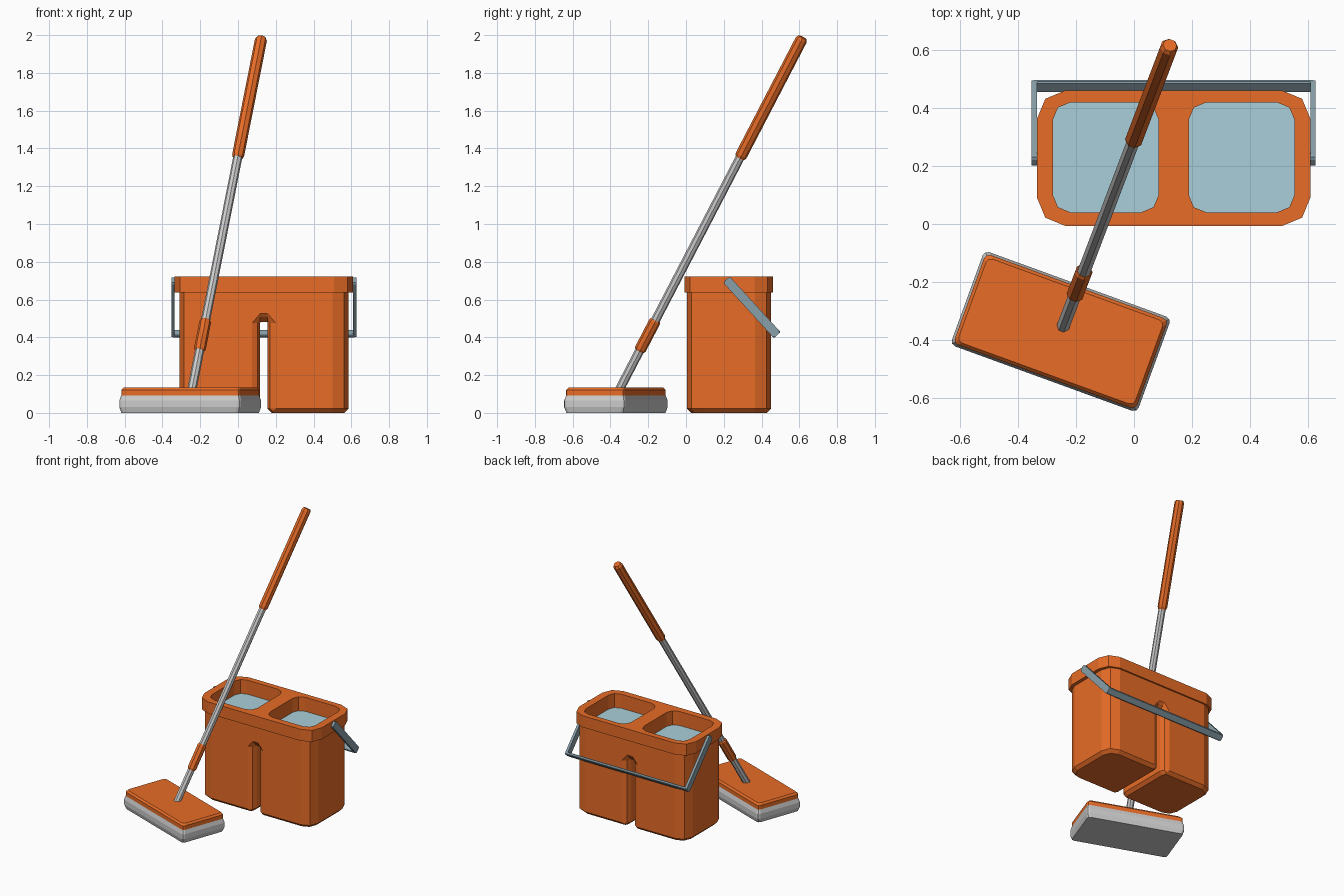
import bpy, bmesh
from math import sin, cos, pi, radians
from mathutils import Vector, Matrix

if "Cube" in bpy.data.objects:
    bpy.data.objects.remove(bpy.data.objects["Cube"])


def material(name, rgb):
    m = bpy.data.materials.new(name)
    m.diffuse_color = (*rgb, 1)
    m.use_nodes = True
    m.node_tree.nodes["Principled BSDF"].inputs["Base Color"].default_value = m.diffuse_color
    return m


ORANGE = material("orange_plastic", (0.8, 0.15, 0.02))
WATER = material("water_blue", (0.4, 0.62, 0.7))
STEEL = material("blue_grey", (0.25, 0.35, 0.4))


def loft(name, rings, mat=None, matrix=None):
    """Skin a stack of equal-length point rings and cap both ends."""
    bm = bmesh.new()
    vs = [[bm.verts.new(p) for p in ring] for ring in rings]
    n = len(vs[0])
    for a, b in zip(vs, vs[1:]):
        for i in range(n):
            j = (i + 1) % n
            bm.faces.new((a[i], a[j], b[j], b[i]))
    bm.faces.new(vs[0][::-1])
    bm.faces.new(vs[-1])
    bmesh.ops.recalc_face_normals(bm, faces=bm.faces)
    me = bpy.data.meshes.new(name)
    bm.to_mesh(me)
    bm.free()
    ob = bpy.data.objects.new(name, me)
    bpy.context.collection.objects.link(ob)
    if mat:
        me.materials.append(mat)
    if matrix:
        me.transform(matrix)
    return ob


def rounded(cx, cy, hx, hy, r, z, seg=2):
    """Rounded rectangle ring at height z."""
    pts = []
    for k, (sx, sy) in enumerate([(1, 1), (-1, 1), (-1, -1), (1, -1)]):
        for i in range(seg + 1):
            a = (k + i / seg) * pi / 2
            pts.append((cx + sx * (hx - r) + r * cos(a),
                        cy + sy * (hy - r) + r * sin(a), z))
    return pts


def cut(ob, cutter):
    m = ob.modifiers.new("cut", 'BOOLEAN')
    m.operation, m.solver, m.object = 'DIFFERENCE', 'EXACT', cutter
    bpy.context.view_layer.objects.active = ob
    bpy.ops.object.modifier_apply(modifier=m.name)
    bpy.data.objects.remove(cutter)


# Bucket body with bevelled foot and overhanging rim
CX, CY = 0.137, 0.227
HX, HY = 0.448, 0.223
bucket = loft("bucket", [
    rounded(CX, CY, HX - 0.022, HY - 0.022, 0.07, 0),
    rounded(CX, CY, HX, HY, 0.085, 0.022),
    rounded(CX, CY, HX, HY, 0.085, 0.638),
    rounded(CX, CY, 0.4725, 0.2345, 0.1, 0.638),
    rounded(CX, CY, 0.4725, 0.2345, 0.1, 0.722)], ORANGE)

# Slot between the two tanks, flared at front and back
flare = [(-0.02, 0.08, 0.02, 0.53), (0, 0.063, 0.02, 0.525),
         (0.014, 0.033, 0.02, 0.507), (0.045, 0.02, 0.019, 0.48)]
rows = [(CY - HY + d, w, t, z) for d, w, t, z in flare]
rows += [(2 * CY - y, w, t, z) for y, w, t, z in reversed(rows)]
rings = []
for y, w, t, z in rows:
    half = [(w + 0.032, -0.01), (w, 0.022), (w, 0.475), (t, z)]
    rings.append([(CX + x, y, h) for x, h in half] +
                 [(CX - x, y, h) for x, h in reversed(half)])
cut(bucket, loft("slot_cutter", rings))

# Two wells and their water
for side, label in ((-1, "left"), (1, "right")):
    wx = CX + side * 0.2345
    cut(bucket, loft("well_cutter", [rounded(wx, CY + 0.003, 0.1825, 0.1895, 0.06, z)
                                     for z in (0.05, 0.8)]))
    loft("water_" + label, [rounded(wx, CY + 0.003, 0.184, 0.191, 0.06, z)
                            for z in (0.58, 0.62)], WATER)

# Carrying handle: two arms and a back bar, in a tilted frame (x, along arm, across)
d = Vector((0, 0.265, -0.29)).normalized()
n = Vector((0, -d.z, d.y))
origin = Vector((CX, 0.213, 0.707))
frame = Matrix((Vector((1, 0, 0)), d, n)).transposed().to_4x4()
frame.translation = origin
LEN, OUT, THICK = 0.4, 0.49, 0.018
arm = rounded(LEN / 2, 0, LEN / 2, 0.024, 0.014, 0)
for side, label in ((-1, "left"), (1, "right")):
    loft("handle_arm_" + label,
         [[(side * x, u, v) for u, v, _ in arm] for x in (OUT - THICK, OUT)], STEEL, frame)
bar = rounded(LEN - THICK / 2, 0, THICK / 2, 0.024, 0.004, 0, 1)
loft("handle_bar", [[(x, u, v) for u, v, _ in bar] for x in (-OUT + 0.01, OUT - 0.01)],
     STEEL, frame)

# Mop head: bulging pad and plate
head = Matrix.Translation((-0.253, -0.371, 0)) @ Matrix.Rotation(radians(-20), 4, 'Z')


def slab(name, steps, mat=None):
    loft(name, [rounded(0, 0, 0.343 - i, 0.173 - i, 0.018, z) for i, z in steps], mat, head)


slab("mop_pad", [(0.009, 0), (0, 0.03), (0, 0.065), (0.008, 0.093)])
slab("mop_plate", [(0.008, 0.092), (0.008, 0.122), (0.019, 0.135)], ORANGE)

# Mop pole, sleeve and grip along one slanted axis
A, B = Vector((-0.246, -0.357, 0.115)), Vector((0.124, 0.617, 1.988))
axis = (B - A).to_track_quat('Z', 'Y').to_matrix().to_4x4()
axis.translation = A
L = (B - A).length


def rod(name, steps, mat=None, sides=8):
    loft(name, [[(r * cos((i + 0.5) * 2 * pi / sides), r * sin((i + 0.5) * 2 * pi / sides), t)
                 for i in range(sides)] for t, r in steps], mat, axis)


rod("mop_pole", [(0, 0.024), (L * 0.7, 0.024)])
rod("mop_sleeve", [(0.245, 0.026), (0.255, 0.031), (0.42, 0.031), (0.43, 0.026)], ORANGE)
rod("mop_grip", [(L * 0.66, 0.027), (L * 0.667, 0.032), (L - 0.015, 0.032), (L, 0.024)], ORANGE)
